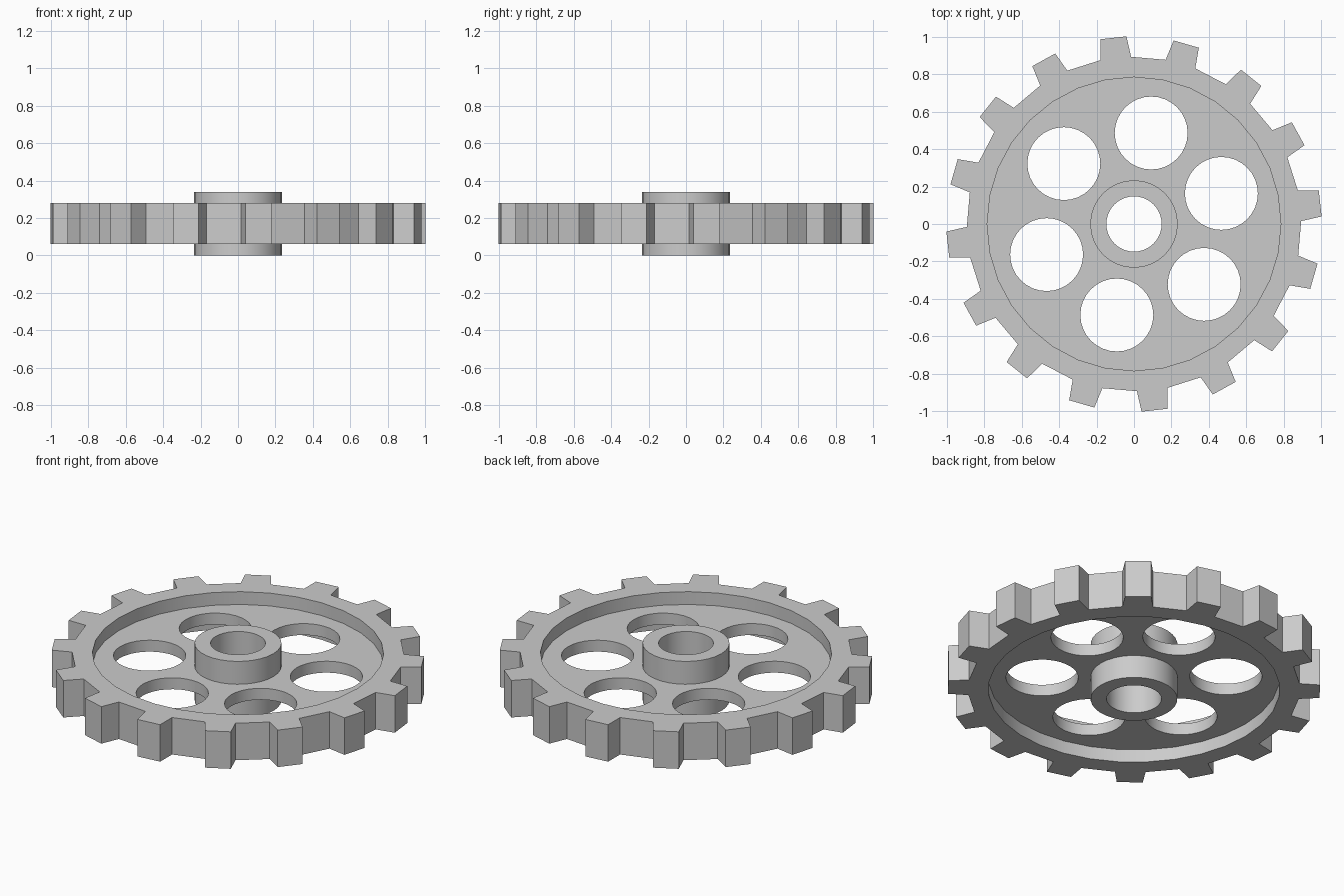
import bpy, bmesh
from math import cos, sin, radians, pi

if "Cube" in bpy.data.objects:
    bpy.data.objects.remove(bpy.data.objects["Cube"])

MID = 0.17                      # height of the symmetry plane
RIM, WEB, HUB = 0.11, 0.034, 0.17   # half thicknesses
TEETH, HOLES = 16, 6


def polar(r, deg, cx=0, cy=0):
    a = radians(deg)
    return (cx + r * cos(a), cy + r * sin(a))


def circle(r, cx=0, cy=0, n=32):
    return [polar(r, 360 * i / n, cx, cy) for i in range(n)]


# outlines: toothed edge, rim inside, lightening holes, hub, bore
toothed = [polar(r, 6.3 + 360 * t / TEETH + d)
           for t in range(TEETH)
           for r, d in ((0.894, -5.3), (1.004, -4.0), (1.004, 4.0), (0.894, 5.3))]
rim_inside = circle(0.785)
holes = [circle(0.195, *polar(0.495, 19.3 + 360 * k / HOLES)) for k in range(HOLES)]
hub = circle(0.234)
bore = circle(0.148)

bm = bmesh.new()


def ring(loop, z):
    return [bm.verts.new((x, y, z)) for x, y in loop]


def wall(loop, z0, z1):
    a, b = ring(loop, z0), ring(loop, z1)
    for i in range(len(a)):
        bm.faces.new((a[i - 1], a[i], b[i], b[i - 1]))


def cap(loops, z):
    edges = []
    for loop in loops:
        v = ring(loop, z)
        edges += [bm.edges.new((v[i - 1], v[i])) for i in range(len(v))]
    bmesh.ops.triangle_fill(bm, edges=edges, use_beauty=True, normal=(0, 0, 1))


# stepped surfaces, same above and below the middle plane
for s in (1, -1):
    rim_z, web_z, hub_z = (MID + s * h for h in (RIM, WEB, HUB))
    cap([toothed, rim_inside], rim_z)
    wall(rim_inside, web_z, rim_z)
    cap([rim_inside, hub] + holes, web_z)
    wall(hub, web_z, hub_z)
    cap([hub, bore], hub_z)

# walls running right through
wall(toothed, MID - RIM, MID + RIM)
wall(bore, MID - HUB, MID + HUB)
for h in holes:
    wall(h, MID - WEB, MID + WEB)

bmesh.ops.remove_doubles(bm, verts=bm.verts[:], dist=0.0001)
bmesh.ops.recalc_face_normals(bm, faces=bm.faces[:])

mesh = bpy.data.meshes.new("gear_wheel")
bm.to_mesh(mesh)
bm.free()
gear = bpy.data.objects.new("gear_wheel", mesh)
bpy.context.collection.objects.link(gear)
bpy.context.view_layer.objects.active = gear
gear.select_set(True)
bpy.ops.object.shade_smooth_by_angle(angle=pi / 6)
